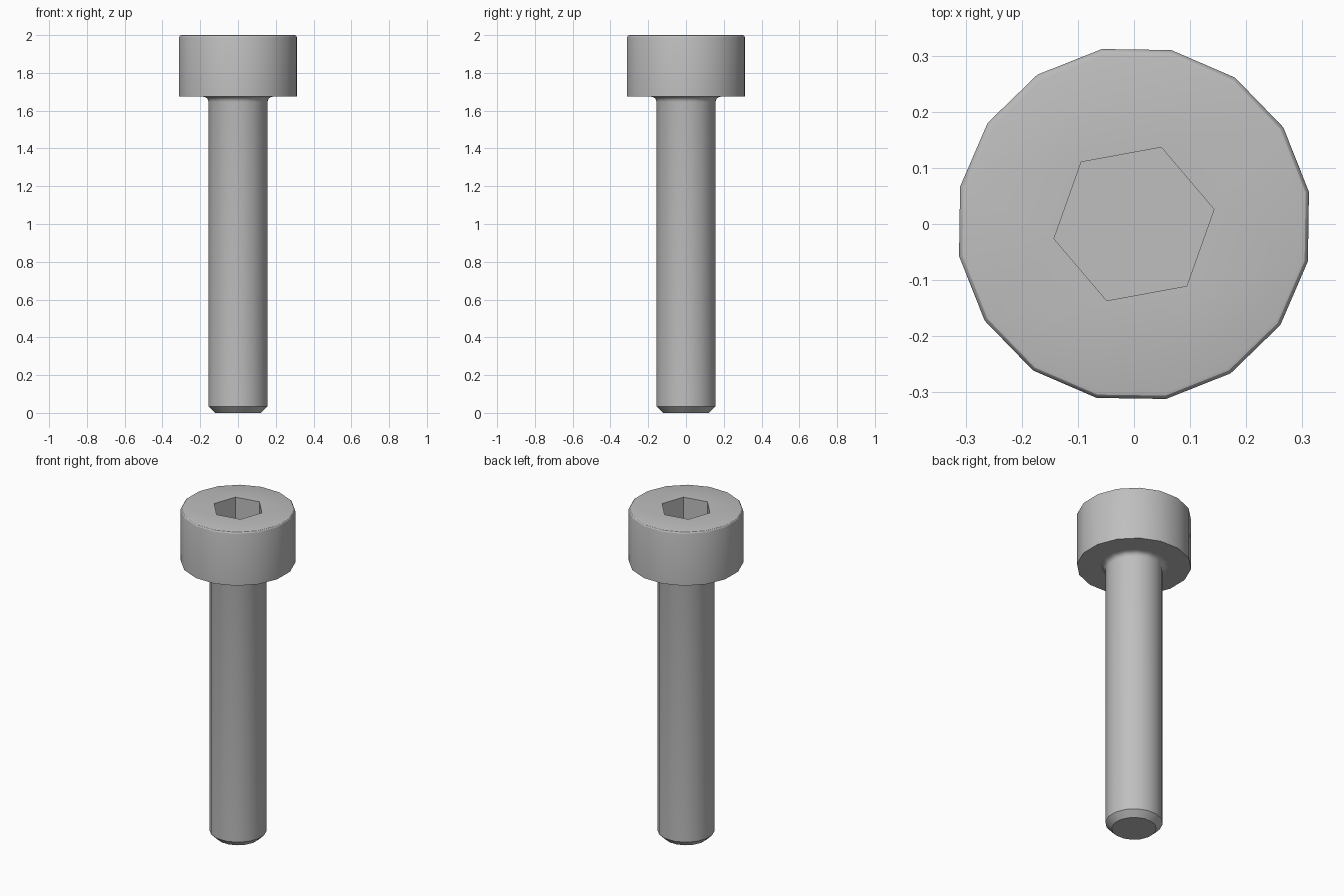
import bpy, bmesh
from math import sin, cos, pi, radians

if "Cube" in bpy.data.objects:
    bpy.data.objects.remove(bpy.data.objects["Cube"])

SIDES = 16
TURN = radians(10.4)
HEAD_R, SHANK_R, HEX_R = 0.317, 0.159, 0.145
HEAD_Z, TOP = 1.674, 2.0
ROUND, FILLET, CHAMFER = 0.012, 0.028, 0.035
SOCKET_DEPTH = 0.16

steel = bpy.data.materials.new("steel_grey")
steel.use_nodes = True
colour = (0.52, 0.52, 0.52, 1)
steel.diffuse_color = colour
steel.node_tree.nodes["Principled BSDF"].inputs["Base Color"].default_value = colour


def ring(bm, radius, z, sides=SIDES):
    return [bm.verts.new((radius * cos(TURN + 2 * pi * i / sides),
                          radius * sin(TURN + 2 * pi * i / sides), z))
            for i in range(sides)]


def skin(bm, rings):
    for a, b in zip(rings, rings[1:]):
        n = len(a)
        for i in range(n):
            j = (i + 1) % n
            bm.faces.new((a[i], a[j], b[j], b[i]))


def loop_edges(bm, loop):
    return [bm.edges.get((v, loop[i - 1])) for i, v in enumerate(loop)]


def finish(bm, name):
    mesh = bpy.data.meshes.new(name)
    bm.to_mesh(mesh)
    bm.free()
    mesh.materials.append(steel)
    obj = bpy.data.objects.new(name, mesh)
    bpy.context.collection.objects.link(obj)
    bpy.ops.object.select_all(action="DESELECT")
    obj.select_set(True)
    bpy.context.view_layer.objects.active = obj
    bpy.ops.object.shade_smooth_by_angle(angle=radians(30))


# Head: underside, wall, rounded rim, flat top around a hexagonal socket
bm = bmesh.new()
profile = [(SHANK_R + FILLET, HEAD_Z), (HEAD_R, HEAD_Z)]
for k in range(4):
    a = k * pi / 6
    profile.append((HEAD_R - ROUND + ROUND * cos(a), TOP - ROUND + ROUND * sin(a)))
rings = [ring(bm, r, z) for r, z in profile]
skin(bm, rings)
floor = ring(bm, HEX_R, TOP - SOCKET_DEPTH, 6)
mouth = ring(bm, HEX_R, TOP, 6)
skin(bm, [mouth, floor])
bm.faces.new(floor)
bmesh.ops.triangle_fill(bm, use_beauty=True, normal=(0, 0, 1),
                        edges=loop_edges(bm, rings[-1]) + loop_edges(bm, mouth))
bmesh.ops.recalc_face_normals(bm, faces=bm.faces)
# Make sure the top faces up
if max(bm.faces, key=lambda f: f.calc_center_median().z).normal.z < 0:
    bmesh.ops.reverse_faces(bm, faces=bm.faces)
finish(bm, "head")

# Shank: chamfered tip, straight body, fillet up to the head
bm = bmesh.new()
profile = [(SHANK_R - CHAMFER, 0), (SHANK_R, CHAMFER)]
for k in range(5):
    a = k * pi / 8
    profile.append((SHANK_R + FILLET * (1 - cos(a)), HEAD_Z - FILLET * (1 - sin(a))))
rings = [ring(bm, r, z) for r, z in profile]
skin(bm, rings)
bm.faces.new(rings[0][::-1])
finish(bm, "shank")
